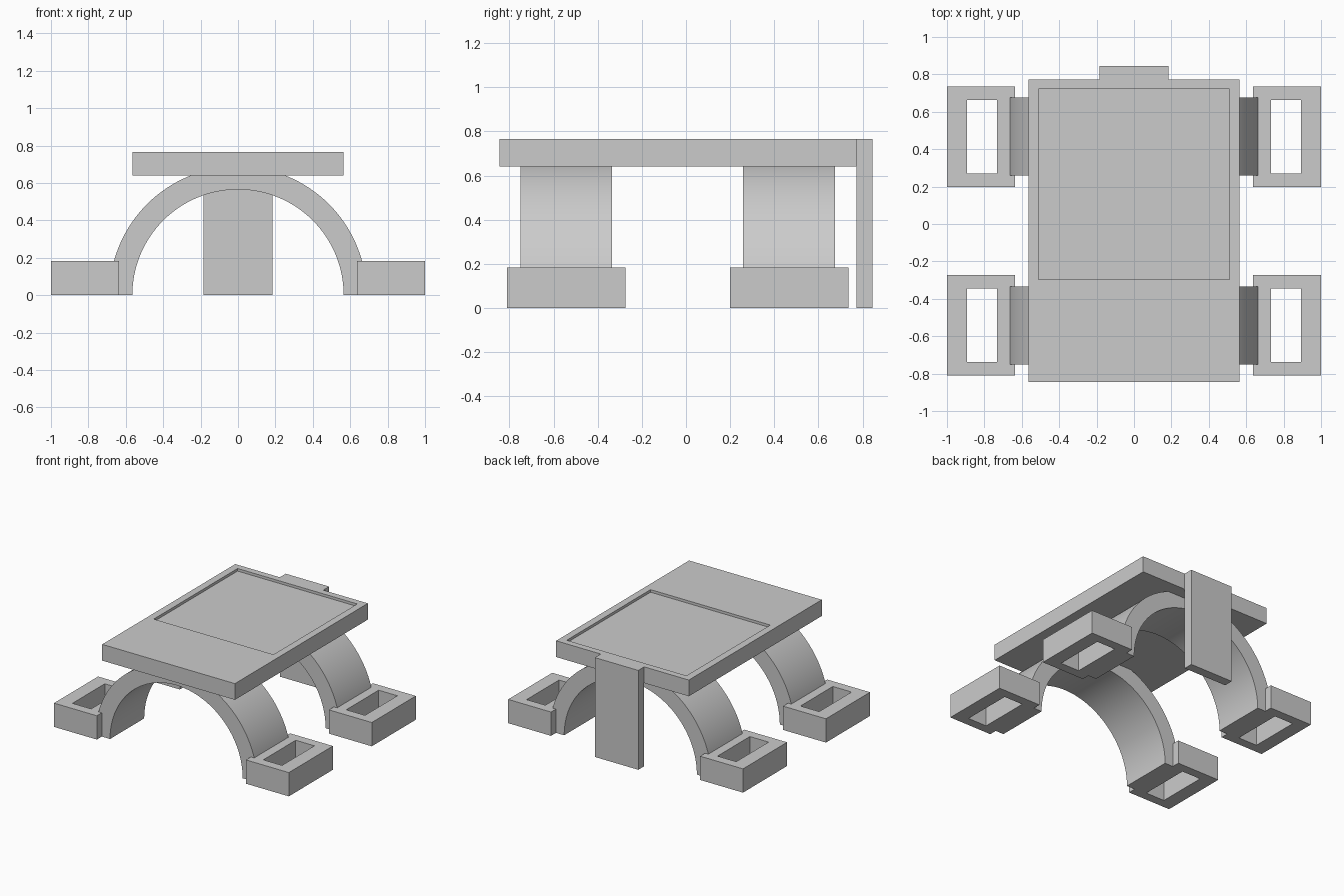
import bpy, bmesh, math

cube = bpy.data.objects.get("Cube")
if cube:
    bpy.data.objects.remove(cube, do_unlink=True)

grey = bpy.data.materials.new("plain grey")
grey.use_nodes = True
grey.diffuse_color = (0.6, 0.6, 0.6, 1)
grey.node_tree.nodes["Principled BSDF"].inputs["Base Color"].default_value = (0.6, 0.6, 0.6, 1)


def rect(x0, x1, y0, y1, z):
    return [(x0, y0, z), (x1, y0, z), (x1, y1, z), (x0, y1, z)]


def loft(name, loops, closed=False):
    """Skin a row of four-point loops; cap the ends, or join last to first."""
    bm = bmesh.new()
    rings = [[bm.verts.new(p) for p in loop] for loop in loops]
    pairs = list(zip(rings, rings[1:]))
    if closed:
        pairs.append((rings[-1], rings[0]))
    else:
        bm.faces.new(rings[0])
        bm.faces.new(rings[-1])
    for a, b in pairs:
        for i in range(4):
            j = (i + 1) % 4
            bm.faces.new((a[i], a[j], b[j], b[i]))
    bmesh.ops.recalc_face_normals(bm, faces=bm.faces)
    mesh = bpy.data.meshes.new(name)
    bm.to_mesh(mesh)
    bm.free()
    mesh.materials.append(grey)
    obj = bpy.data.objects.new(name, mesh)
    bpy.context.collection.objects.link(obj)
    return obj


# Deck with a shallow rectangular recess towards the back
BOTTOM, TOP, BACK = 0.64, 0.765, 0.773
deck = (-0.565, 0.565, -0.845, BACK)
recess = (-0.51, 0.51, -0.297, 0.723)
loft("deck", [rect(*deck, BOTTOM), rect(*deck, TOP),
              rect(*recess, TOP), rect(*recess, TOP - 0.02)])

# Upright plate against the back edge
plate = (-0.185, 0.185, BACK, 0.845)
loft("back_plate", [rect(*plate, 0), rect(*plate, TOP)])

# Two arches, each standing between a pair of hollow feet
INNER, OUTER, STEPS = 0.565, 0.688, 64
FOOT_HEIGHT = 0.183
for end, yc in (("front", -0.542), ("back", 0.467)):
    y0, y1 = yc - 0.208, yc + 0.208
    sections = []
    for k in range(STEPS + 1):
        a = math.pi * k / STEPS
        c, s = math.cos(a), math.sin(a)
        sections.append([(r * c, y, r * s) for r, y in
                         ((INNER, y0), (OUTER, y0), (OUTER, y1), (INNER, y1))])
    arch = loft(end + "_arch", sections)
    bpy.ops.object.select_all(action='DESELECT')
    arch.select_set(True)
    bpy.context.view_layer.objects.active = arch
    bpy.ops.object.shade_smooth_by_angle(angle=math.radians(30))

    for side, sx in (("left", 1), ("right", -1)):
        outer = (sx * 0.635, sx * 1.0, yc - 0.268, yc + 0.268)
        hole = (sx * 0.733, sx * 0.893, yc - 0.197, yc + 0.197)
        loft(f"{end}_{side}_foot",
             [rect(*outer, 0), rect(*outer, FOOT_HEIGHT),
              rect(*hole, FOOT_HEIGHT), rect(*hole, 0)], closed=True)
